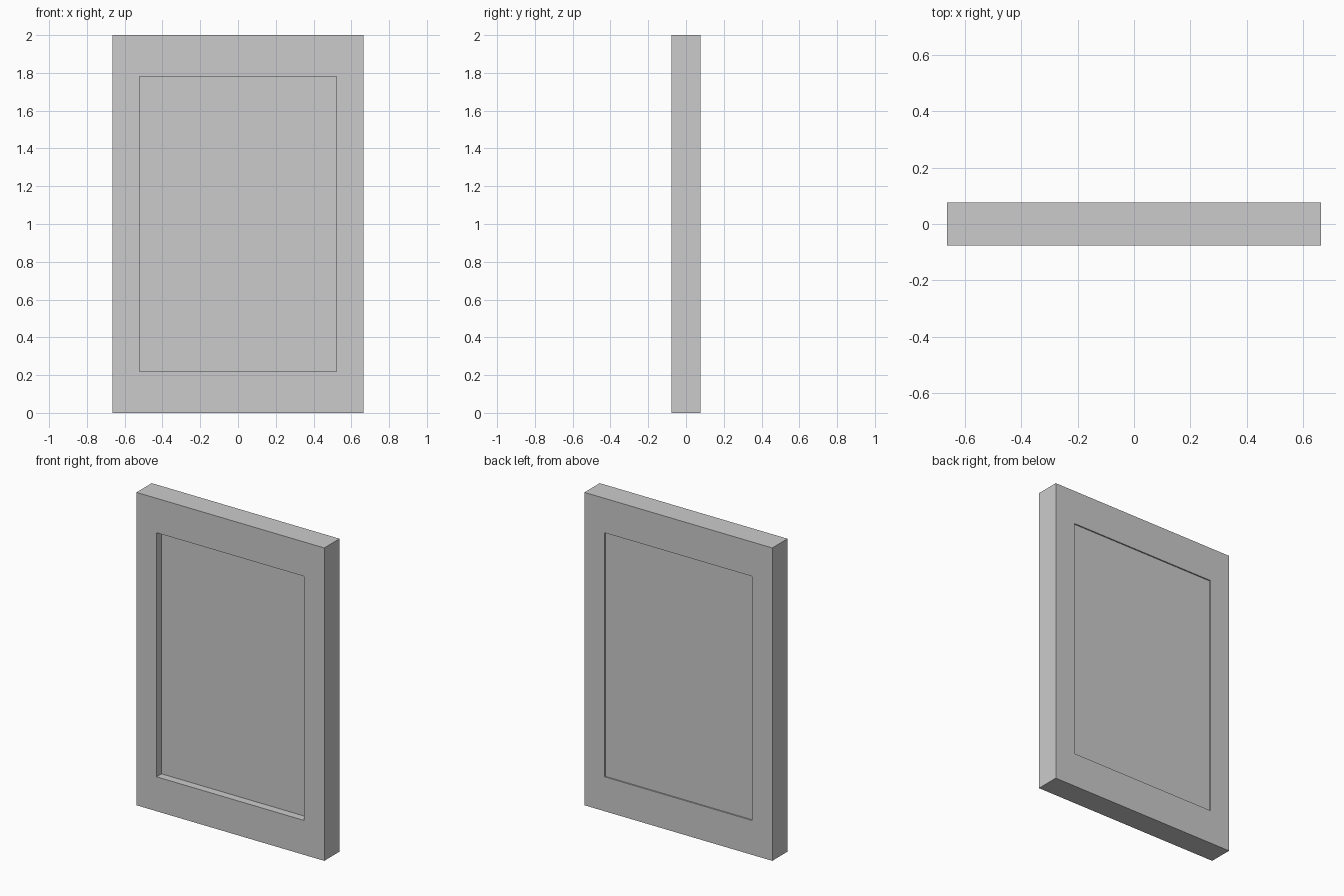
import bpy, bmesh

if "Cube" in bpy.data.objects:
    bpy.data.objects.remove(bpy.data.objects["Cube"])

W, H, D = 0.664, 2.0, 0.077        # outer half width, height, half depth
IW, Z0, Z1 = 0.522, 0.22, 1.78     # opening half width, bottom, top
PANEL_FRONT, PANEL_BACK = -0.027, 0.069


def finish(name, bm):
    bmesh.ops.recalc_face_normals(bm, faces=bm.faces[:])
    mesh = bpy.data.meshes.new(name)
    bm.to_mesh(mesh)
    bm.free()
    obj = bpy.data.objects.new(name, mesh)
    bpy.context.collection.objects.link(obj)
    return obj


def loop(bm, hw, z0, z1, y):
    return [bm.verts.new((x, y, z)) for x, z in
            ((-hw, z0), (hw, z0), (hw, z1), (-hw, z1))]


# Frame: four rectangular loops bridged into a closed ring
bm = bmesh.new()
rings = [loop(bm, W, 0, H, -D), loop(bm, W, 0, H, D),
         loop(bm, IW, Z0, Z1, D), loop(bm, IW, Z0, Z1, -D)]
for a, b in zip(rings, rings[1:] + rings[:1]):
    for i in range(4):
        j = (i + 1) % 4
        bm.faces.new((a[i], a[j], b[j], b[i]))
finish("frame", bm)

# Panel: recessed deeply at the front, slightly at the back
bm = bmesh.new()
bmesh.ops.create_cube(bm, size=1)
bmesh.ops.scale(bm, verts=bm.verts, vec=(2 * IW, PANEL_BACK - PANEL_FRONT, Z1 - Z0))
bmesh.ops.translate(bm, verts=bm.verts,
                    vec=(0, (PANEL_FRONT + PANEL_BACK) / 2, (Z0 + Z1) / 2))
finish("panel", bm)
